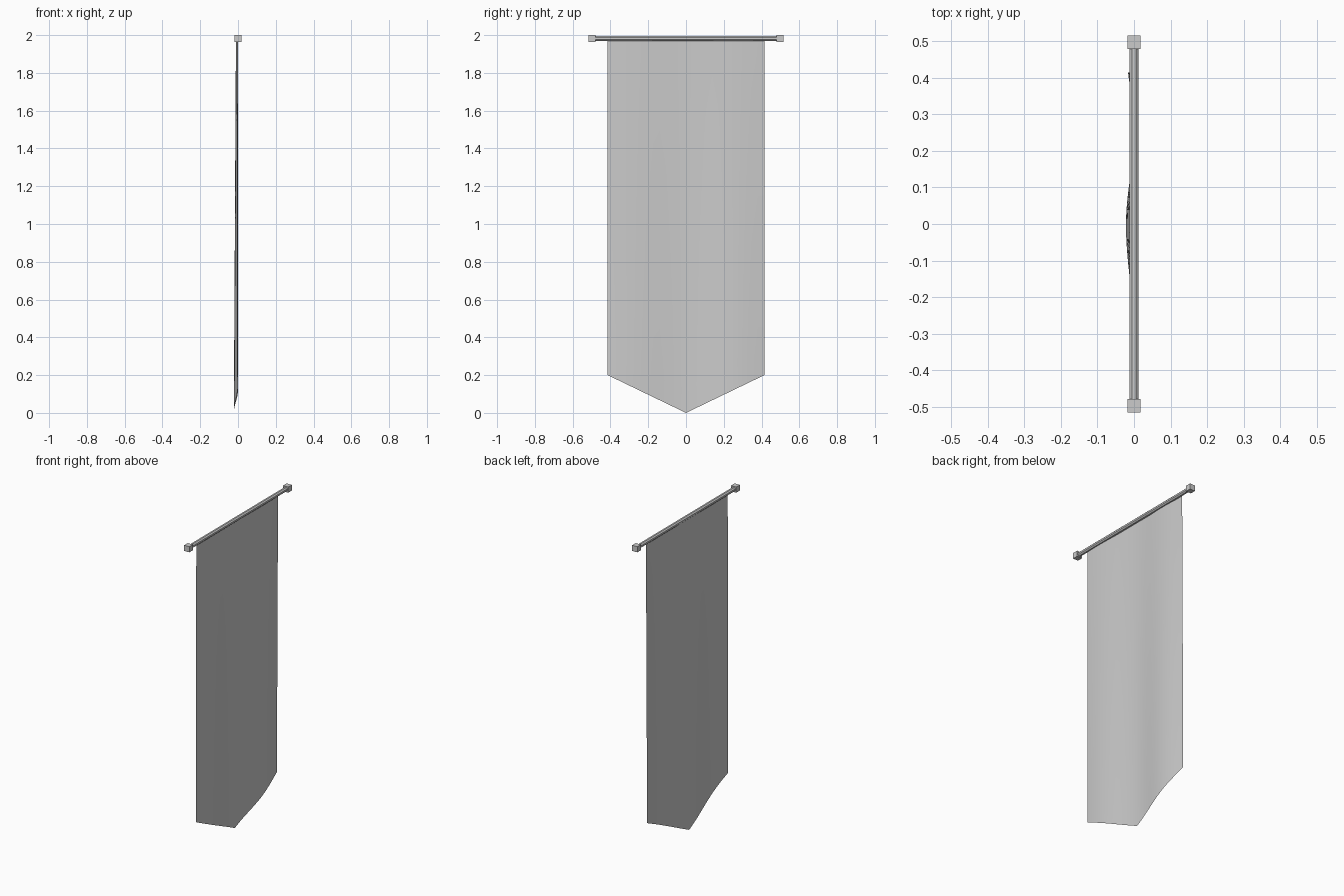
import bpy, bmesh, math

if "Cube" in bpy.data.objects:
    bpy.data.objects.remove(bpy.data.objects["Cube"])

ROD_Z = 1.982
HALF_W = 0.415
TOP_Z = 1.975

# Horizontal rod
bpy.ops.mesh.primitive_cylinder_add(vertices=8, radius=0.0135, depth=0.97,
                                    location=(0, 0, ROD_Z), rotation=(math.pi / 2, 0, 0))
rod = bpy.context.object
rod.name = "rod"
rod.rotation_euler = (math.pi / 2, math.pi / 8, 0)

# Square end caps
for side, label in ((-1, "front"), (1, "back")):
    bpy.ops.mesh.primitive_cube_add(size=0.036, location=(0, side * 0.498, ROD_Z))
    bpy.context.object.name = "rod_cap_" + label


# Gentle folds in the cloth, deeper towards the bottom
def fold(y, t):
    amp = 0.005 + 0.006 * t
    stretch = 0.50 if y > 0 else 0.62
    return -0.006 - 0.005 * t - amp * math.cos(2 * math.pi * y / stretch)


# Hanging banner with a pointed lower edge
cols, rows = 24, 16
bm = bmesh.new()
grid = []
for i in range(cols + 1):
    y = HALF_W * (2 * i / cols - 1)
    bottom = 0.2 * abs(y) / HALF_W
    column = []
    for j in range(rows + 1):
        t = j / rows
        column.append(bm.verts.new((fold(y, t), y, TOP_Z + (bottom - TOP_Z) * t)))
    grid.append(column)
for i in range(cols):
    for j in range(rows):
        bm.faces.new((grid[i][j], grid[i][j + 1], grid[i + 1][j + 1], grid[i + 1][j]))
mesh = bpy.data.meshes.new("banner")
bm.to_mesh(mesh)
bm.free()
for p in mesh.polygons:
    p.use_smooth = True
banner = bpy.data.objects.new("banner", mesh)
bpy.context.collection.objects.link(banner)
